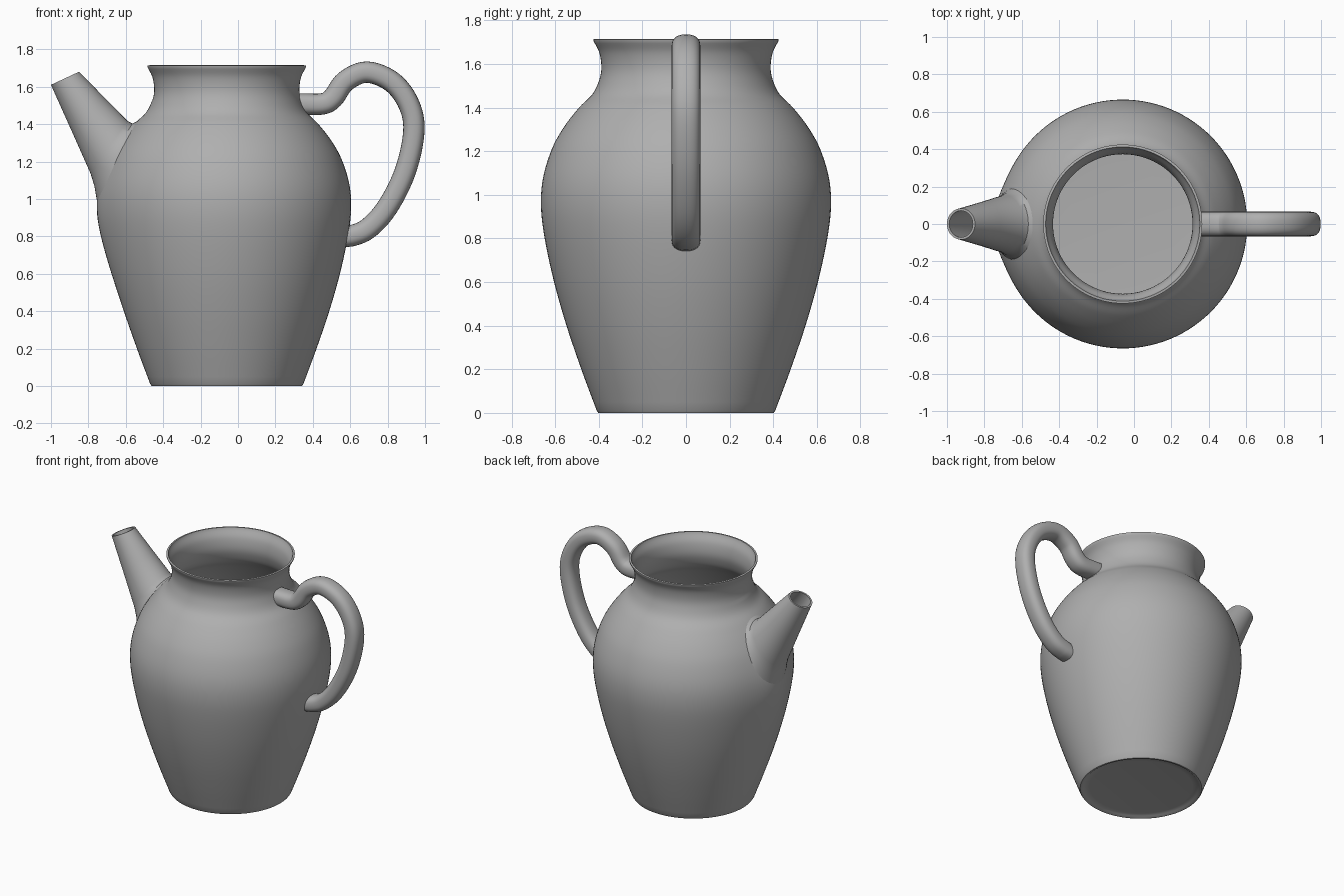
import bpy, bmesh, math
from mathutils import Vector

if "Cube" in bpy.data.objects:
    bpy.data.objects.remove(bpy.data.objects["Cube"])

CX = -0.06      # body axis
WALL = 0.015

clay = bpy.data.materials.new("grey_clay")
clay.diffuse_color = (0.43, 0.43, 0.43, 1)
clay.use_nodes = True
clay.node_tree.nodes["Principled BSDF"].inputs["Base Color"].default_value = clay.diffuse_color


def spline(pts, n):
    """Catmull-Rom curve through 2D points."""
    p = [Vector(q) for q in pts]
    p = [2 * p[0] - p[1]] + p + [2 * p[-1] - p[-2]]
    out = []
    for i in range(1, len(p) - 2):
        a, b, c, d = p[i - 1:i + 3]
        for k in range(n):
            t = k / n
            out.append(0.5 * (2 * b + (c - a) * t + (2 * a - 5 * b + 4 * c - d) * t * t
                              + (3 * b - a - 3 * c + d) * t ** 3))
    out.append(p[-2])
    return out


def loft(name, rings, caps=(False, False), angle=40):
    """Skin a list of closed rings into a smooth object."""
    bm = bmesh.new()
    rows = [[bm.verts.new(v) for v in r] for r in rings]
    for a, b in zip(rows, rows[1:]):
        n = len(a)
        for i in range(n):
            j = (i + 1) % n
            bm.faces.new((a[i], a[j], b[j], b[i]))
    if caps[0]:
        bm.faces.new(rows[0])
    if caps[1]:
        bm.faces.new(rows[-1])
    bmesh.ops.recalc_face_normals(bm, faces=bm.faces)
    me = bpy.data.meshes.new(name)
    bm.to_mesh(me)
    bm.free()
    me.materials.append(clay)
    ob = bpy.data.objects.new(name, me)
    bpy.context.collection.objects.link(ob)
    bpy.ops.object.select_all(action='DESELECT')
    ob.select_set(True)
    bpy.context.view_layer.objects.active = ob
    bpy.ops.object.shade_smooth_by_angle(angle=math.radians(angle))
    return ob


# Body profile (radius, height)
outer = spline([(0.41, 0.012), (0.48, 0.2), (0.548, 0.4), (0.605, 0.6), (0.648, 0.8),
                (0.665, 0.95), (0.655, 1.08), (0.615, 1.21), (0.56, 1.31), (0.49, 1.4),
                (0.43, 1.46), (0.4, 1.52), (0.388, 1.58), (0.397, 1.65), (0.424, 1.705)], 5)


def bulge(z, a):
    """Swelling of the belly under the spout; a is the angle from -x."""
    return 0.03 * math.exp(-(a / 0.25) ** 2 - ((z - 0.95) / 0.35) ** 2)


def radius(z):
    for p, q in zip(outer, outer[1:]):
        if p.y <= z <= q.y:
            return p.x + (q.x - p.x) * (z - p.y) / (q.y - p.y)
    return outer[-1].x


def snap(v, side):
    """Move a point along x until it lies just inside the body wall."""
    r = radius(v.z) - 0.006
    if side < 0:
        r += bulge(v.z, v.y / 0.6)
    return Vector((CX + side * math.sqrt(r * r - v.y * v.y), v.y, v.z))


# Body: underside, outer wall, rim, inner wall, floor
inner = [Vector((p.x - WALL, p.y)) for p in outer if p.y > 0.05]
profile = ([Vector((0.34, 0.012)), Vector((0.38, 0.008)), Vector((0.39, 0.0)), Vector((0.402, 0.0))]
           + outer + [Vector((0.425, 1.713)), Vector((0.412, 1.715))]
           + inner[::-1] + [Vector((0.4, 0.03)), Vector((0.3, 0.025))])
SEG = 112
rings = []
for p in profile:
    ring = []
    for i in range(SEG):
        t = -math.pi + 2 * math.pi * i / SEG
        r = p.x + (bulge(p.y, math.pi - abs(t)) if p.x > 0.4 else 0)
        ring.append((CX + r * math.cos(t), r * math.sin(t), p.y))
    rings.append(ring)
loft("jug_body", rings, (True, True))


# Spout: skewed tapering tube given by its lower/outer and upper/inner edges
def oval(lo, hi, w, n=48):
    lo, hi = Vector(lo), Vector(hi)
    c, h = (lo + hi) / 2, (hi - lo) / 2
    return [Vector((c.x + h.x * math.cos(t), w * math.sin(t), c.y + h.y * math.cos(t)))
            for t in (2 * math.pi * i / n for i in range(n))]


tube_in = [oval((-0.765, 1.16), (-0.605, 1.40), 0.135), oval((-0.988, 1.615), (-0.862, 1.674), 0.071)]
tube_out = [oval((-1.0, 1.61), (-0.85, 1.68), 0.083), oval((-0.888, 1.36), (-0.712, 1.54), 0.12),
            oval((-0.788, 1.135), (-0.592, 1.418), 0.155), oval((-0.768, 1.07), (-0.565, 1.403), 0.168)]
root = [snap(v, -1) for v in oval((-0.74, 0.96), (-0.5, 1.42), 0.195)]
loft("spout", tube_in + tube_out + [root])

# Handle: rounded section swept along a curve in the xz plane
path = spline([(0.335, 1.508), (0.45, 1.508), (0.508, 1.54), (0.575, 1.63), (0.69, 1.678),
               (0.826, 1.624), (0.915, 1.503), (0.94, 1.358), (0.893, 1.144), (0.796, 0.952),
               (0.69, 0.838), (0.585, 0.795)], 6)


def spow(v, e):
    return math.copysign(abs(v) ** e, v)


rings = []
for i, p in enumerate(path):
    d = (path[min(i + 1, len(path) - 1)] - path[max(i - 1, 0)]).normalized()
    nx, nz = -d.y, d.x
    ring = []
    for k in range(28):
        t = 2 * math.pi * k / 28
        u, w = 0.057 * spow(math.cos(t), 0.8), 0.066 * spow(math.sin(t), 0.8)
        ring.append(Vector((p.x + nx * u, w, p.y + nz * u)))
    rings.append(ring)
rings[0] = [snap(v, 1) for v in rings[0]]
rings[-1] = [snap(v, 1) for v in rings[-1]]
loft("handle", rings, (True, True), 50)
